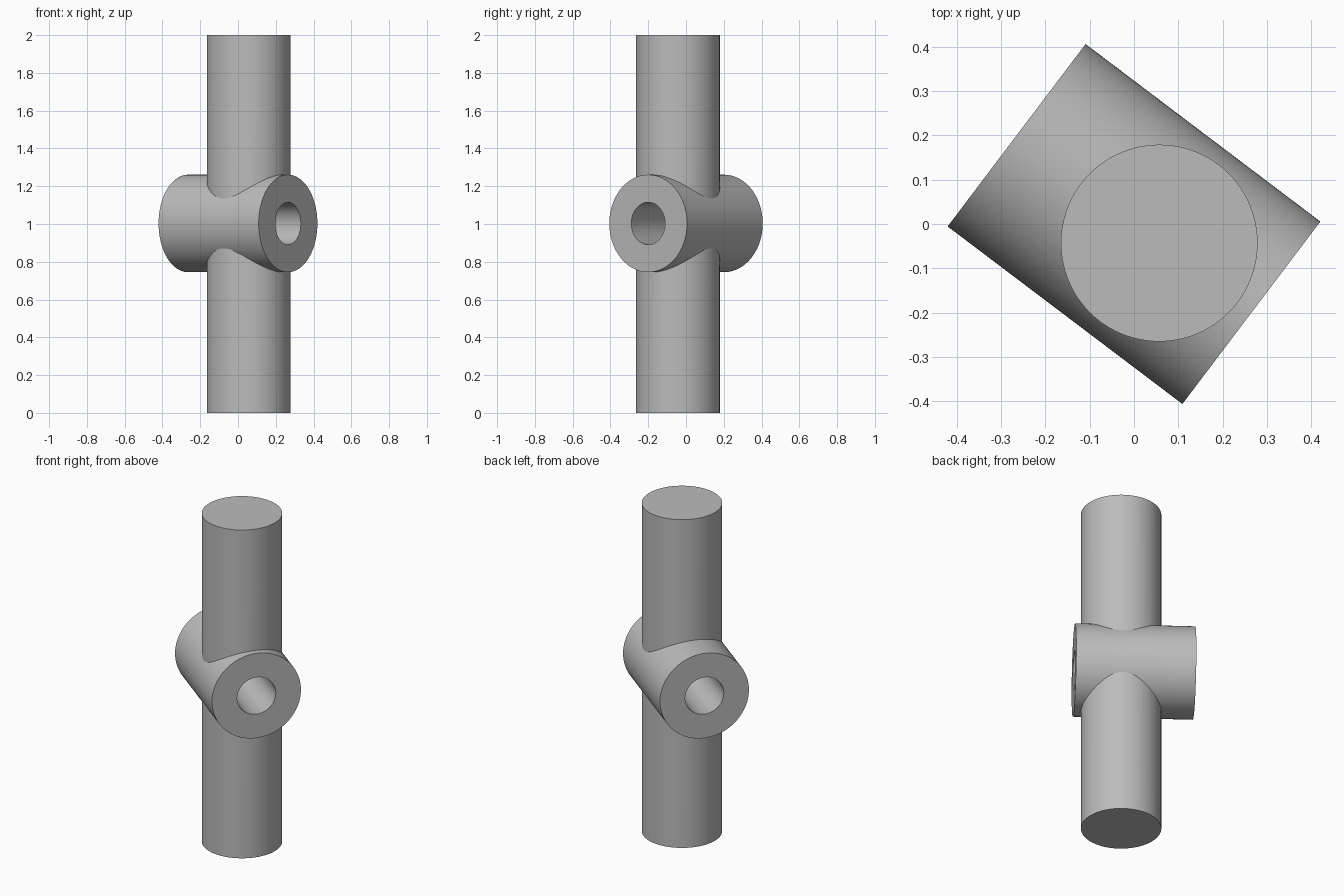
import bpy
import math
from mathutils import Vector

if "Cube" in bpy.data.objects:
    bpy.data.objects.remove(bpy.data.objects["Cube"], do_unlink=True)

grey = bpy.data.materials.new("plain grey")
grey.use_nodes = True
colour = (0.5, 0.5, 0.5, 1)
grey.diffuse_color = colour
grey.node_tree.nodes["Principled BSDF"].inputs["Base Color"].default_value = colour

UP = Vector((0, 0, 1))
SLEEVE_AXIS = Vector((0.8, -0.605, 0)).normalized()
SLEEVE_CENTRE = Vector((0, 0, 1.003))


def cylinder(name, radius, length, centre, axis):
    bpy.ops.mesh.primitive_cylinder_add(
        vertices=96, radius=radius, depth=length, location=centre,
        rotation=UP.rotation_difference(axis).to_euler())
    obj = bpy.context.object
    obj.name = name
    obj.data.materials.append(grey)
    return obj


def combine(target, other, operation):
    mod = target.modifiers.new(operation.title(), "BOOLEAN")
    mod.operation = operation
    mod.solver = "EXACT"
    mod.object = other
    bpy.context.view_layer.objects.active = target
    bpy.ops.object.modifier_apply(modifier=mod.name)
    bpy.data.objects.remove(other, do_unlink=True)


# Upright rod, offset towards the front end of the sleeve
post = cylinder("post_with_cross_sleeve", 0.222, 2, (0.057, -0.043, 1), UP)

# Horizontal sleeve merged with the rod, then bored right through
sleeve = cylinder("sleeve", 0.258, 0.664, SLEEVE_CENTRE, SLEEVE_AXIS)
combine(post, sleeve, "UNION")
bore = cylinder("bore_cutter", 0.112, 1, SLEEVE_CENTRE, SLEEVE_AXIS)
combine(post, bore, "DIFFERENCE")

# Smooth round walls with crisp rims
bpy.ops.object.select_all(action="DESELECT")
post.select_set(True)
bpy.context.view_layer.objects.active = post
bpy.ops.object.shade_smooth_by_angle(angle=math.radians(25))
